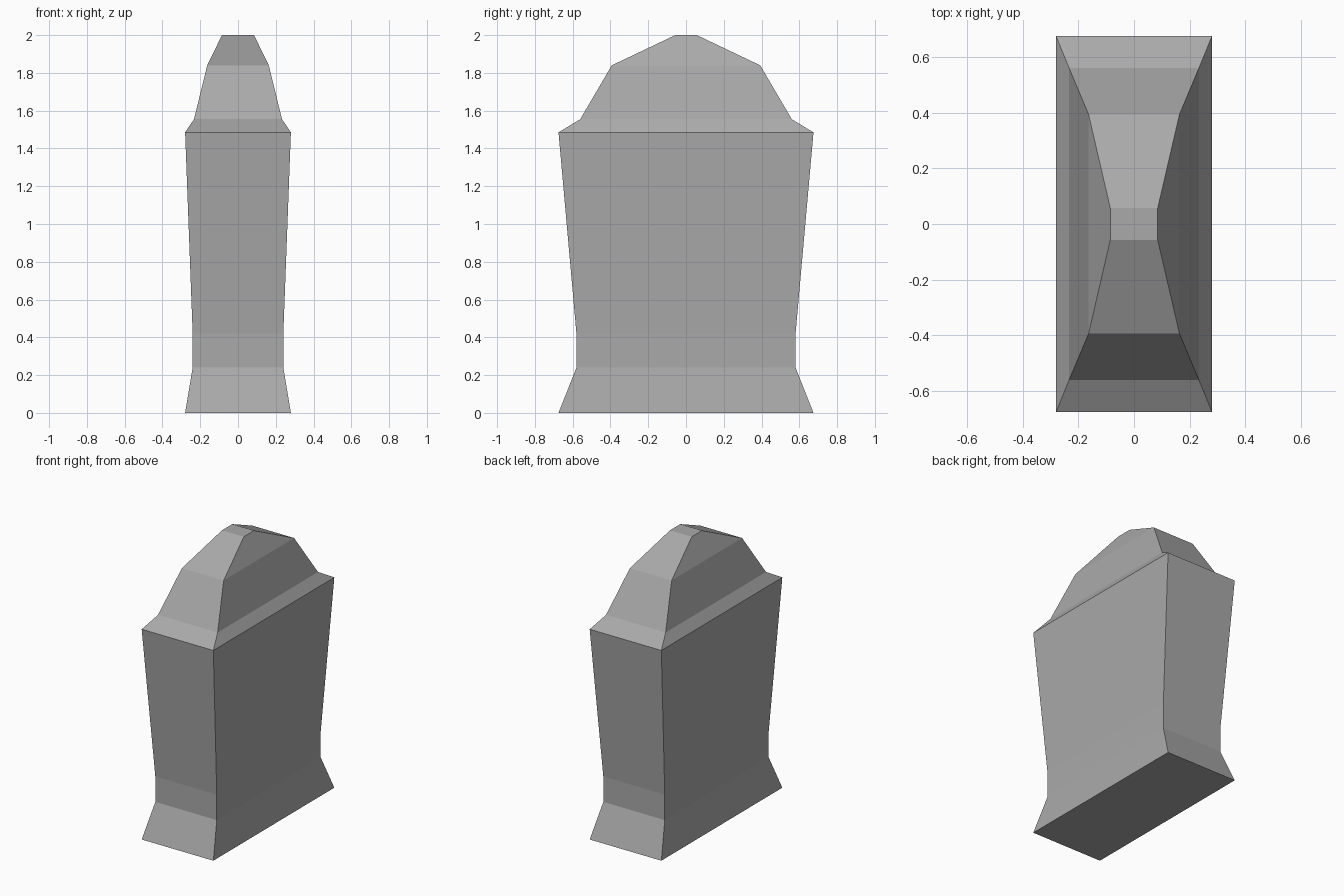
import bpy, bmesh

if "Cube" in bpy.data.objects:
    bpy.data.objects.remove(bpy.data.objects["Cube"])

stone = bpy.data.materials.new("grey stone")
stone.diffuse_color = (0.4, 0.4, 0.4, 1)
stone.use_nodes = True
stone.node_tree.nodes["Principled BSDF"].inputs["Base Color"].default_value = stone.diffuse_color

# Rectangular levels of the pillar: height, half width, half depth
levels = [
    (0.00, 0.28, 0.675),    # flared foot
    (0.24, 0.24, 0.58),     # waist
    (0.42, 0.24, 0.58),
    (1.485, 0.28, 0.675),   # shoulder rim
    (1.555, 0.233, 0.56),   # domed cap
    (1.84, 0.163, 0.393),
    (2.00, 0.085, 0.057),
]

# Loft the levels into one closed, flat-faced block
bm = bmesh.new()
rings = [[bm.verts.new((sx * hx, sy * hy, z))
          for sx, sy in ((-1, -1), (1, -1), (1, 1), (-1, 1))]
         for z, hx, hy in levels]
for low, high in zip(rings, rings[1:]):
    for i in range(4):
        j = (i + 1) % 4
        bm.faces.new((low[i], low[j], high[j], high[i]))
bm.faces.new(rings[0][::-1])
bm.faces.new(rings[-1])
bmesh.ops.recalc_face_normals(bm, faces=bm.faces)

mesh = bpy.data.meshes.new("stone_pillar")
bm.to_mesh(mesh)
bm.free()
mesh.materials.append(stone)
bpy.context.collection.objects.link(bpy.data.objects.new("stone_pillar", mesh))
